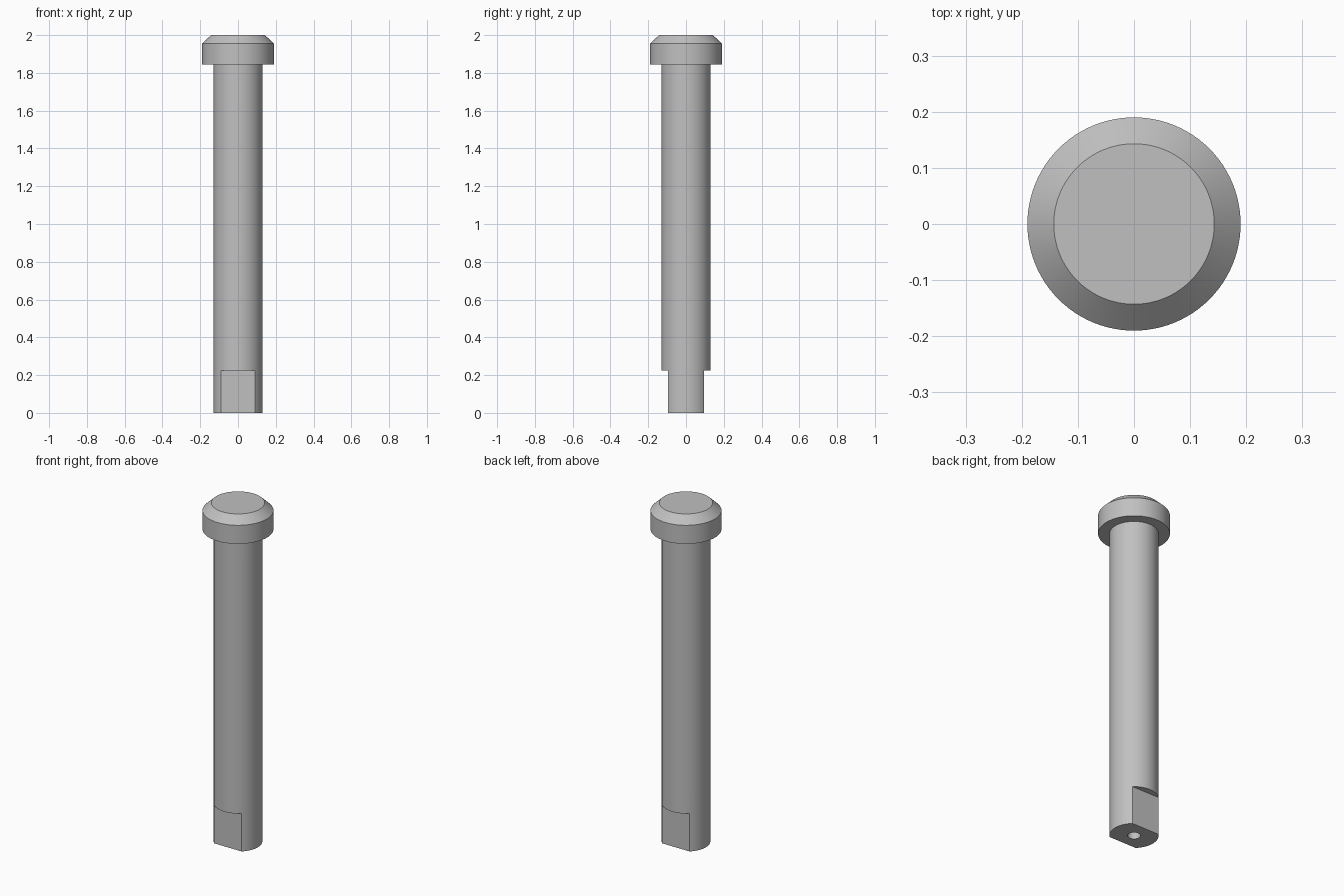
import bpy, bmesh, math

cube = bpy.data.objects.get("Cube")
if cube:
    bpy.data.objects.remove(cube, do_unlink=True)

steel = bpy.data.materials.new("grey steel")
steel.use_nodes = True
colour = (0.53, 0.53, 0.53, 1)
steel.diffuse_color = colour
steel.node_tree.nodes["Principled BSDF"].inputs["Base Color"].default_value = colour

SEGMENTS = 96
SHAFT_R, HEAD_R, TOP_R, HOLE_R = 0.13, 0.19, 0.143, 0.034
HEAD_Z, CHAMFER_Z, TOP_Z = 1.845, 1.955, 2.0
FLAT_Y, FLAT_Z, HOLE_DEPTH = 0.094, 0.225, 0.2


def finish(name, bm):
    mesh = bpy.data.meshes.new(name)
    bm.to_mesh(mesh)
    bm.free()
    obj = bpy.data.objects.new(name, mesh)
    bpy.context.collection.objects.link(obj)
    mesh.materials.append(steel)
    return obj


def lathe(name, profile):
    """Spin a closed (radius, height) profile about the z axis."""
    bm = bmesh.new()
    verts = [bm.verts.new((r, 0, z)) for r, z in profile]
    edges = [bm.edges.new(pair) for pair in zip(verts, verts[1:])]
    bmesh.ops.spin(bm, geom=verts + edges, axis=(0, 0, 1), cent=(0, 0, 0),
                   angle=math.tau, steps=SEGMENTS)
    bmesh.ops.remove_doubles(bm, verts=bm.verts, dist=1e-5)
    bmesh.ops.recalc_face_normals(bm, faces=bm.faces)
    return finish(name, bm)


# Pin body: blind bottom hole, shaft, shoulder and chamfered head
pin = lathe("headed_pin", [
    (0, HOLE_DEPTH), (HOLE_R, HOLE_DEPTH), (HOLE_R, 0), (SHAFT_R, 0),
    (SHAFT_R, HEAD_Z), (HEAD_R, HEAD_Z), (HEAD_R, CHAMFER_Z),
    (TOP_R, TOP_Z), (0, TOP_Z)])

# Two opposite flats milled into the foot
for label, side in (("front", -1), ("back", 1)):
    bm = bmesh.new()
    bmesh.ops.create_cube(bm, size=1)
    bmesh.ops.scale(bm, verts=bm.verts, vec=(0.5, 0.2, 2 * FLAT_Z))
    bmesh.ops.translate(bm, verts=bm.verts, vec=(0, side * (FLAT_Y + 0.1), 0))
    cutter = finish(label + "_flat_cutter", bm)
    cutter.hide_render = True
    cutter.hide_set(True)
    cut = pin.modifiers.new(label + "_flat", "BOOLEAN")
    cut.operation = "DIFFERENCE"
    cut.solver = "EXACT"
    cut.object = cutter

# Apply the cuts, then smooth the round walls
bpy.context.view_layer.objects.active = pin
pin.select_set(True)
for name in [m.name for m in pin.modifiers]:
    bpy.ops.object.modifier_apply(modifier=name)
bpy.ops.object.shade_smooth_by_angle(angle=math.radians(30))
